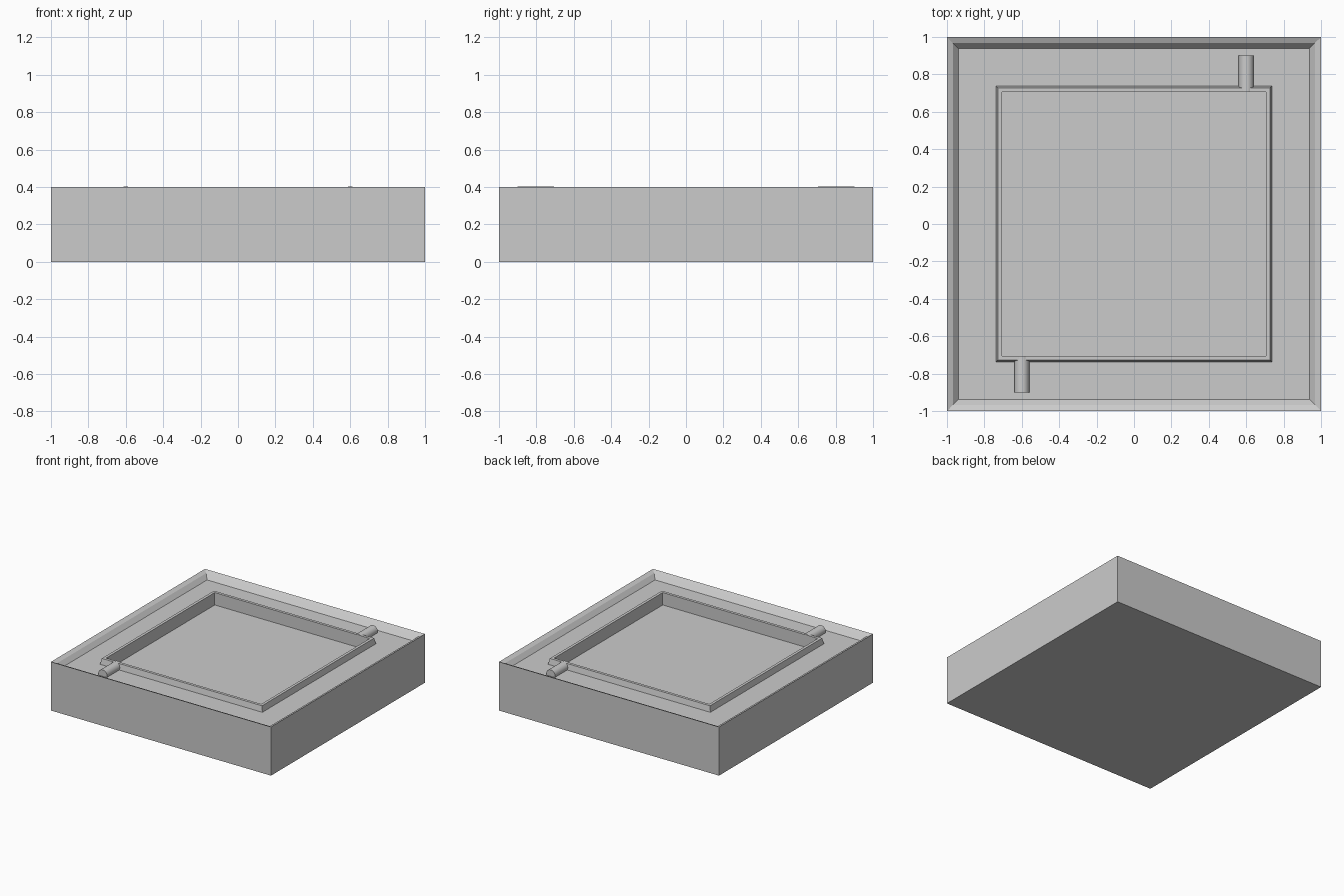
import bpy
import bmesh
from math import pi

cube = bpy.data.objects.get("Cube")
if cube:
    bpy.data.objects.remove(cube, do_unlink=True)

# Single plain material
grey = bpy.data.materials.new("light_grey")
grey.use_nodes = True
colour = (0.6, 0.6, 0.6, 1)
grey.diffuse_color = colour
grey.node_tree.nodes["Principled BSDF"].inputs["Base Color"].default_value = colour


def square_ring(bm, half, z):
    corners = ((-1, -1), (1, -1), (1, 1), (-1, 1))
    return [bm.verts.new((half * x, half * y, z)) for x, y in corners]


# Tray block: square rings from the base, over the rim, to the pocket floor
profile = [
    (1, 0), (1, 0.4),                       # outer wall
    (0.967, 0.385), (0.937, 0.35),          # rounded inner slope
    (0.738, 0.35), (0.728, 0.397),          # ledge and raised lip
    (0.705, 0.397), (0.705, 0.295),         # lip top and pocket wall
]
bm = bmesh.new()
rings = [square_ring(bm, half, z) for half, z in profile]
bm.faces.new(rings[0])
bm.faces.new(rings[-1])
for low, high in zip(rings, rings[1:]):
    for i in range(4):
        j = (i + 1) % 4
        bm.faces.new((low[i], low[j], high[j], high[i]))
bmesh.ops.recalc_face_normals(bm, faces=bm.faces)
mesh = bpy.data.meshes.new("tray_block")
bm.to_mesh(mesh)
bm.free()
tray = bpy.data.objects.new("tray_block", mesh)
bpy.context.collection.objects.link(tray)
mesh.materials.append(grey)

# Two round pegs crossing the lip at opposite corners
inner_end, outer_end = 0.706, 0.9
for name, side in (("front_peg", -1), ("back_peg", 1)):
    bpy.ops.mesh.primitive_cylinder_add(
        vertices=32, radius=0.04, depth=outer_end - inner_end,
        location=(0.6 * side, side * (inner_end + outer_end) / 2, 0.363),
        rotation=(pi / 2, 0, 0))
    peg = bpy.context.object
    peg.name = name
    peg.data.materials.append(grey)
    bpy.ops.object.shade_smooth_by_angle()
